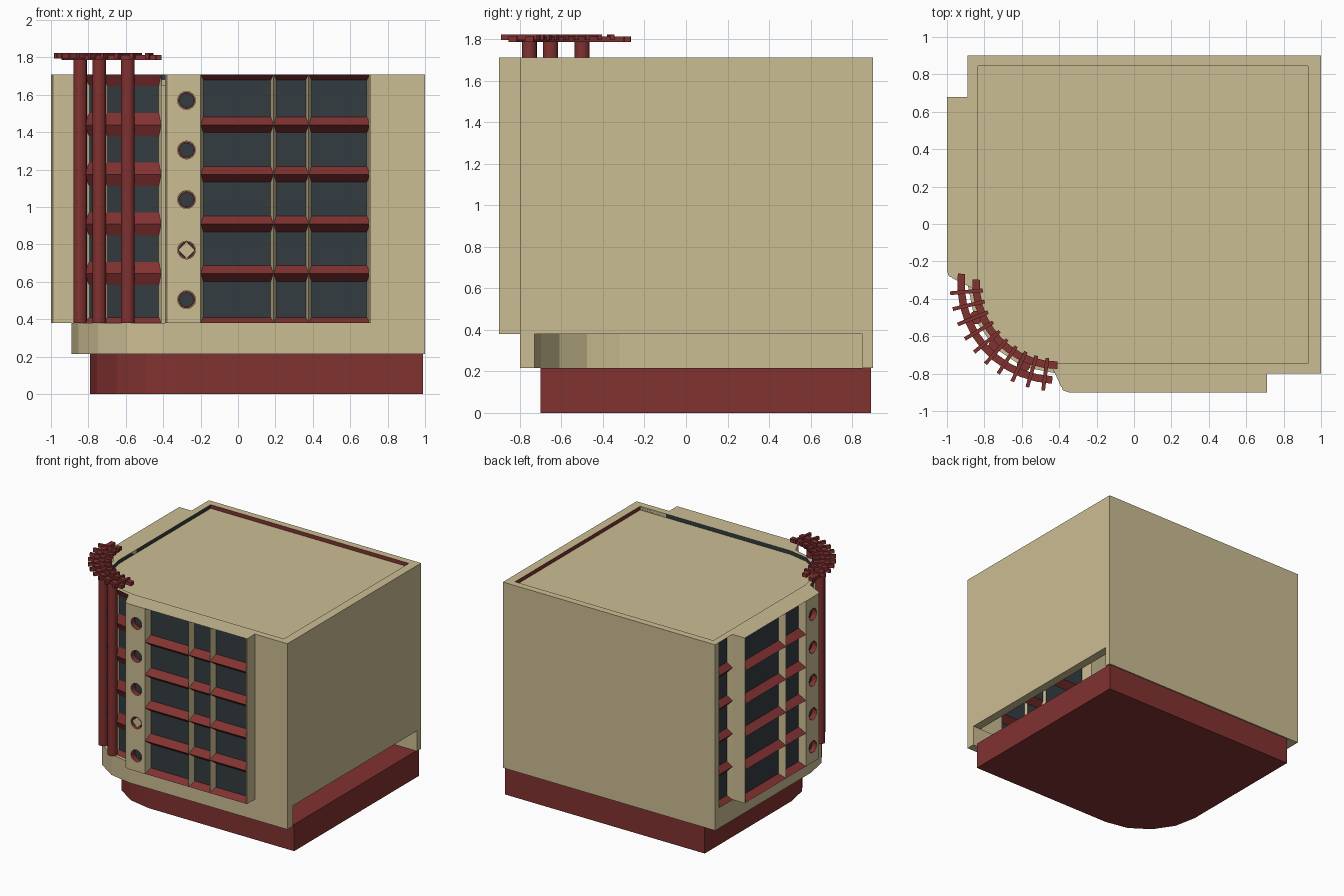
import bpy, bmesh
from math import cos, sin, radians, pi
from mathutils import Vector, Matrix

if "Cube" in bpy.data.objects:
    bpy.data.objects.remove(bpy.data.objects["Cube"])


def mat(name, c):
    m = bpy.data.materials.new(name)
    m.diffuse_color = (*c, 1)
    m.use_nodes = True
    m.node_tree.nodes["Principled BSDF"].inputs["Base Color"].default_value = m.diffuse_color
    return m


TAN = mat("sand_render", (0.60, 0.51, 0.29))
RED = mat("brick_red", (0.22, 0.032, 0.030))
GLASS = mat("dark_glass", (0.034, 0.045, 0.053))
CX, CY = -0.41, -0.32          # centre of the curved corner
Z0, Z1 = 0.38, 1.71            # upper storeys
LEVELS = [0.38, 0.645, 0.91, 1.175, 1.44, 1.71]


def finish(name, bm, m, normals=True):
    if normals:
        bmesh.ops.recalc_face_normals(bm, faces=bm.faces[:])
    me = bpy.data.meshes.new(name)
    bm.to_mesh(me)
    bm.free()
    me.materials.append(m)
    ob = bpy.data.objects.new(name, me)
    bpy.context.collection.objects.link(ob)
    return ob


def arc(r, a0=90, a1=0, n=4, cx=CX, cy=CY):
    """Plan points on the front-left quadrant; 90 is the front, 0 is the left."""
    return [(cx - r * cos(radians(a0 + (a1 - a0) * i / n)),
             cy - r * sin(radians(a0 + (a1 - a0) * i / n))) for i in range(n + 1)]


def prism(name, pts, z0, z1, m):
    bm = bmesh.new()
    f = bm.faces.new([bm.verts.new((x, y, z0)) for x, y in pts])
    ext = bmesh.ops.extrude_face_region(bm, geom=[f])
    bmesh.ops.translate(bm, vec=(0, 0, z1 - z0),
                        verts=[v for v in ext["geom"] if isinstance(v, bmesh.types.BMVert)])
    return finish(name, bm, m)


def box(name, x0, x1, y0, y1, z0, z1, m):
    return prism(name, [(x0, y0), (x1, y0), (x1, y1), (x0, y1)], z0, z1, m)


def ring(name, outer, inner, z, m):
    """Flat plate with a hole."""
    bm = bmesh.new()
    for loop in (outer, inner):
        vs = [bm.verts.new((x, y, z)) for x, y in loop]
        for a, b in zip(vs, vs[1:] + vs[:1]):
            bm.edges.new((a, b))
    bmesh.ops.triangle_fill(bm, edges=bm.edges[:], use_beauty=True, normal=(0, 0, 1))
    return finish(name, bm, m)


def strip(name, path, z0, z1, m):
    bm = bmesh.new()
    for (ax, ay), (bx, by) in zip(path, path[1:]):
        bm.faces.new([bm.verts.new(p) for p in
                      ((ax, ay, z0), (bx, by, z0), (bx, by, z1), (ax, ay, z1))])
    return finish(name, bm, m, False)


# red plinth and open podium band with the curved corner
prism("plinth", [(0.99, -0.70)] + arc(0.485, cx=-0.305, cy=-0.215) + [(-0.79, 0.89), (0.99, 0.89)],
      0, 0.215, RED)
prism("podium_band", [(1, -0.80)] + arc(0.48) + [(-0.89, 0.90), (-0.82, 0.90)]
      + arc(0.41, 0, 90) + [(1, -0.73)], 0.215, Z0, TAN)

# plain walls
box("back_wall", -0.89, 1, 0.85, 0.90, 0.215, Z1, TAN)
box("right_wall", 0.935, 1, -0.80, 0.90, Z0, Z1, TAN)
box("front_recess_wall", 0.70, 1, -0.80, -0.745, Z0, Z1, TAN)
box("front_end_fin", 0.70, 0.71, -0.90, -0.80, Z0, Z1, TAN)
box("left_end_fin", -1, -0.89, 0.67, 0.68, Z0, Z1, TAN)

# roof, parapet rim and soffit
inner = [(0.93, -0.745)] + arc(0.425) + [(-0.835, 0.845), (0.93, 0.845)]
outer = ([(1, -0.80), (0.71, -0.80), (0.71, -0.90), (-0.35, -0.90), (-0.39, -0.87)]
         + arc(0.455, 87, 3) + [(-0.97, -0.29), (-1, -0.25), (-1, 0.68), (-0.89, 0.68),
                                (-0.89, 0.90), (1, 0.90)])
prism("roof_slab", inner, 1.65, 1.68, TAN)
ring("parapet_rim", outer, inner, Z1, TAN)
ring("soffit", outer, inner, Z0, TAN)
strip("parapet_glass_lining", inner[:-1], 1.66, Z1, GLASS)
strip("parapet_red_lining", inner[-2:] + inner[:1], 1.66, Z1, RED)

# porthole pilasters
PORTS = [0.505, 0.77, 1.04, 1.305, 1.57]


def pilaster(name, pts, px, py, axis):
    wall = prism(name, pts, Z0, Z1, TAN)
    rot = Matrix.Rotation(pi / 2, 4, axis)
    inward = Vector((0, 1, 0)) if axis == 'X' else Vector((1, 0, 0))

    def drums(part, r, start, end, m, caps, zs=PORTS, seg=16):
        bm = bmesh.new()
        for z in zs:
            p = Vector((px, py, z)) + inward * (start + end) / 2
            bmesh.ops.create_cone(bm, cap_ends=caps, segments=seg, radius1=r, radius2=r,
                                  depth=end - start, matrix=Matrix.Translation(p) @ rot)
        return finish(part, bm, m)

    cutter = drums(name + "_cutter", 0.048, -0.05, 0.07, RED, True)
    cutter.hide_render = True
    mod = wall.modifiers.new("ports", 'BOOLEAN')
    mod.operation, mod.object, mod.solver = 'DIFFERENCE', cutter, 'EXACT'
    bpy.context.view_layer.objects.active = wall
    bpy.ops.object.modifier_apply(modifier=mod.name)
    bpy.data.objects.remove(cutter)
    drums(name + "_port_liners", 0.047, 0, 0.07, RED, False)
    drums(name + "_port_rims", 0.046, 0.045, 0.055, RED, True)
    drums(name + "_port_glass", 0.039, 0.035, 0.05, GLASS, True)
    if axis == 'X':            # one blanked porthole on the front
        drums(name + "_port_blank", 0.045, 0.01, 0.05, TAN, True, [0.77], 4)


pilaster("front_pilaster", [(-0.20, -0.90), (-0.35, -0.90), (-0.38, -0.89), (-0.39, -0.86),
                            (-0.39, -0.745), (-0.20, -0.745)], -0.275, -0.90, 'X')
pilaster("left_pilaster", [(-1, -0.10), (-1, -0.25), (-0.99, -0.28), (-0.96, -0.29),
                           (-0.835, -0.29), (-0.835, -0.10)], -1, -0.185, 'Y')


# window bays: splayed red sills and heads, sand jambs, glass at the back
def facade(name, bays, depth, sx, sz):
    bms = {"bands": bmesh.new(), "jambs": bmesh.new(), "glass": bmesh.new()}
    for a, b in bays:
        a, b = Vector((*a, 0)), Vector((*b, 0))
        d = (b - a).normalized()
        n = Vector((d.y, -d.x, 0)) * depth
        for lo, hi in zip(LEVELS, LEVELS[1:]):
            up = Vector((0, 0, 1))
            gl = lo + (0.03 if lo == Z0 else sz)
            gh = hi - (0.03 if hi == Z1 and sz < 0.05 else sz)
            o = [a + up * lo, b + up * lo, b + up * hi, a + up * hi]
            ia, ib = a + d * sx + n, b - d * sx + n
            g = [ia + up * gl, ib + up * gl, ib + up * gh, ia + up * gh]
            for i in range(4):
                j = (i + 1) % 4
                bm = bms["jambs" if i % 2 else "bands"]
                bm.faces.new([bm.verts.new(p) for p in (o[j], o[i], g[i], g[j])])
            bm = bms["glass"]
            bm.faces.new([bm.verts.new(p) for p in reversed(g)])
    for part, m in (("bands", RED), ("jambs", TAN), ("glass", GLASS)):
        finish(f"{name}_{part}", bms[part], m, False)


fx = [0.705, 0.378, 0.19, -0.20]
facade("front_windows", [((p, -0.898), (q, -0.898)) for p, q in zip(fx, fx[1:])], 0.055, 0.015, 0.042)
ly = [-0.10, 0.155, 0.675]
facade("left_windows", [((-0.998, p), (-0.998, q)) for p, q in zip(ly, ly[1:])], 0.055, 0.015, 0.042)
facade("left_recess_windows", [((-0.89, 0.68), (-0.89, 0.90))], 0.04, 0.015, 0.042)
ca = arc(0.455)
facade("corner_windows", list(zip(ca, ca[1:])), 0.03, 0.02, 0.062)

# corner columns
for i, (x, y) in enumerate(arc(0.47)[1:-1]):
    prism(f"corner_column_{i + 1}", [(x + 0.036 * cos(k * pi / 8), y + 0.036 * sin(k * pi / 8))
                                     for k in range(16)], Z0, 1.79, RED)

# pergola: two curved rails and radial slats
for name, r, a0, a1 in (("outer_rail", 0.515, 87, -6), ("inner_rail", 0.435, 90, -3)):
    prism(name, arc(r + 0.02, a0, a1, 10) + arc(r - 0.02, a1, a0, 10), 1.785, 1.813, RED)
for i in range(10):
    t = radians(5 + i * 8.6)
    u, w = Vector((-cos(t), -sin(t))), Vector((sin(t), -cos(t))) * 0.01
    c = Vector((CX, CY))
    prism(f"pergola_slat_{i + 1}", [tuple(c + u * r + w * s) for r, s in
                                    ((0.40, -1), (0.575, -1), (0.575, 1), (0.40, 1))],
          1.795, 1.823, RED)
